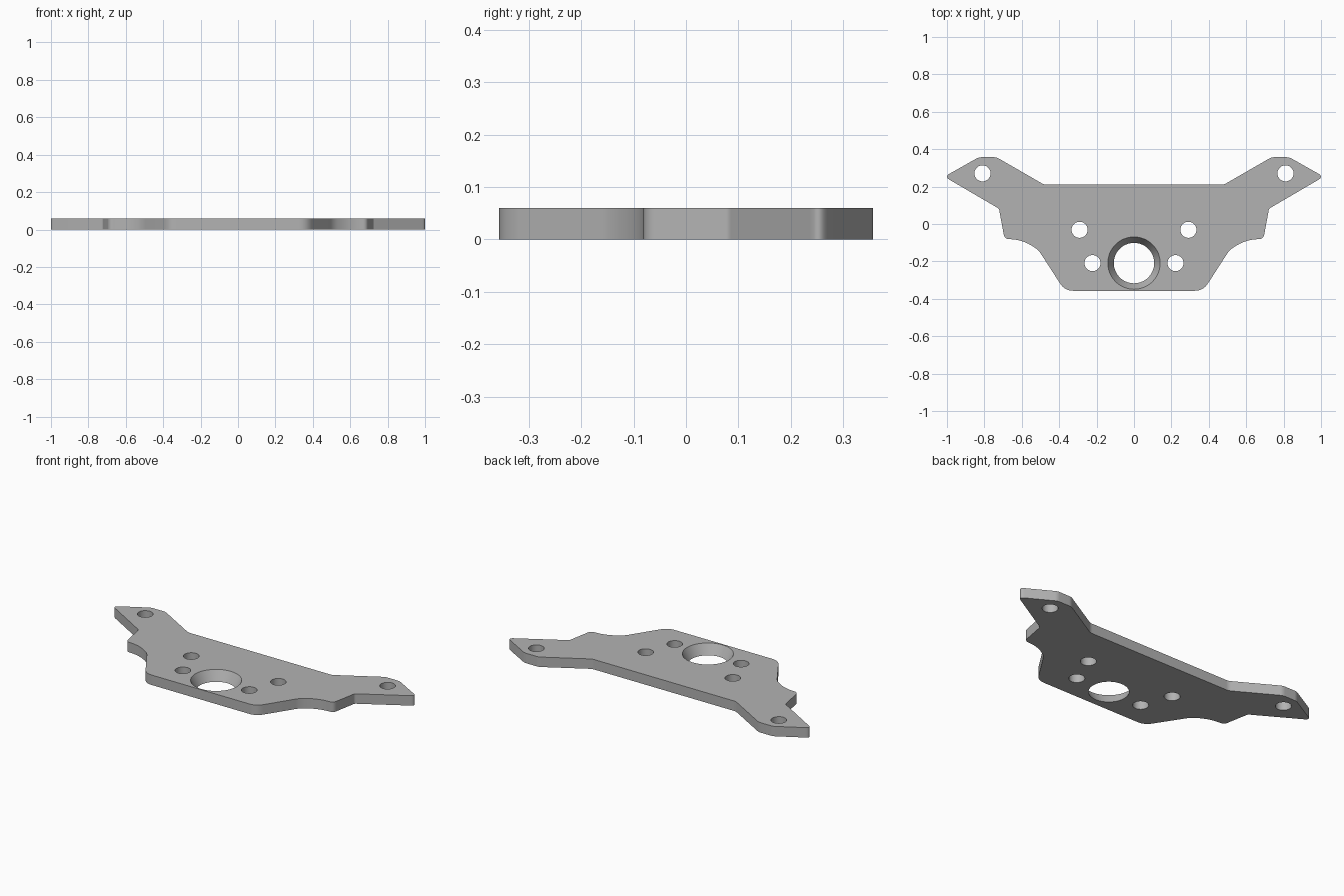
import bpy
import bmesh
from mathutils import Vector

if "Cube" in bpy.data.objects:
    bpy.data.objects.remove(bpy.data.objects["Cube"], do_unlink=True)

THICK = 0.06

grey = bpy.data.materials.new("plain grey")
grey.use_nodes = True
colour = (0.45, 0.45, 0.45, 1)
grey.diffuse_color = colour
grey.node_tree.nodes["Principled BSDF"].inputs["Base Color"].default_value = colour


def add_object(name, bm):
    mesh = bpy.data.meshes.new(name)
    bmesh.ops.recalc_face_normals(bm, faces=bm.faces)
    bm.to_mesh(mesh)
    bm.free()
    mesh.materials.append(grey)
    obj = bpy.data.objects.new(name, mesh)
    bpy.context.collection.objects.link(obj)
    return obj


def rounded(corners, steps=8):
    """Replace each corner (x, y, setback) of a closed outline by a smooth bend."""
    points = []
    for i, (x, y, setback) in enumerate(corners):
        p = Vector((x, y))
        before = Vector(corners[i - 1][:2])
        after = Vector(corners[(i + 1) % len(corners)][:2])
        a = p + (before - p).normalized() * setback
        b = p + (after - p).normalized() * setback
        for s in range(steps + 1):
            t = s / steps
            points.append(a * (1 - t) ** 2 + p * 2 * t * (1 - t) + b * t ** 2)
    return points


# Half outline of the plate, back edge to front edge: x, y, corner setback
half = [
    (0.48, 0.21, 0.015), (0.735, 0.357, 0.015), (0.83, 0.357, 0.015),
    (1.0145, 0.253, 0.034), (0.722, 0.082, 0.008), (0.692, -0.08, 0.025),
    (0.595, -0.083, 0.07), (0.51, -0.14, 0.025), (0.37, -0.357, 0.045),
]
outline = rounded(half + [(-x, y, d) for x, y, d in reversed(half)])

# Flat plate
bm = bmesh.new()
base = bm.faces.new([bm.verts.new((p.x, p.y, 0)) for p in outline])
top = bmesh.ops.extrude_face_region(bm, geom=[base])
bmesh.ops.translate(bm, vec=(0, 0, THICK),
                    verts=[v for v in top["geom"] if isinstance(v, bmesh.types.BMVert)])
plate = add_object("mounting_plate", bm)


# Holes
def cut_hole(x, y, r_bottom, r_top, segments):
    slope = (r_top - r_bottom) / THICK
    over = 0.02
    bm = bmesh.new()
    bmesh.ops.create_cone(bm, cap_ends=True, segments=segments,
                          radius1=r_bottom - slope * over,
                          radius2=r_top + slope * over, depth=THICK + 2 * over)
    bmesh.ops.translate(bm, vec=(x, y, THICK / 2), verts=bm.verts)
    cutter = add_object("hole_cutter", bm)
    mod = plate.modifiers.new("hole", "BOOLEAN")
    mod.operation = "DIFFERENCE"
    mod.solver = "EXACT"
    mod.object = cutter
    bpy.ops.object.select_all(action="DESELECT")
    bpy.context.view_layer.objects.active = plate
    plate.select_set(True)
    bpy.ops.object.modifier_apply(modifier=mod.name)
    bpy.data.objects.remove(cutter, do_unlink=True)


for side in (-1, 1):
    for x, y in [(0.81, 0.271), (0.291, -0.031), (0.222, -0.209)]:
        cut_hole(side * x, y, 0.043, 0.043, 40)
cut_hole(0, -0.209, 0.108, 0.14, 64)  # tapered centre hole

bpy.ops.object.shade_smooth_by_angle(angle=0.5)
